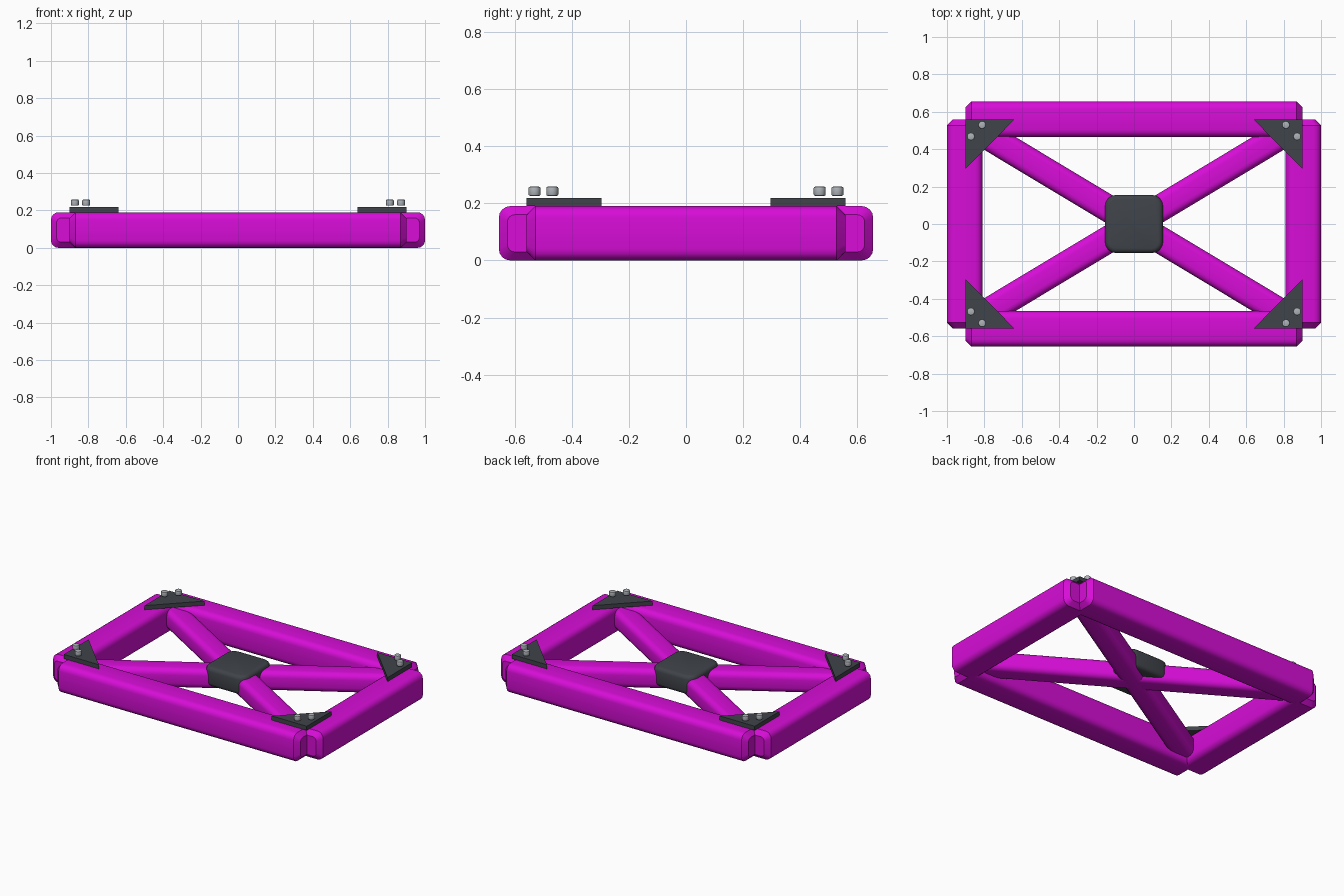
import bpy, bmesh, math
from mathutils import Matrix, Vector

if "Cube" in bpy.data.objects:
    bpy.data.objects.remove(bpy.data.objects["Cube"], do_unlink=True)


def material(name, rgb, metallic=0.0):
    m = bpy.data.materials.new(name)
    m.use_nodes = True
    m.diffuse_color = (*rgb, 1)
    m.node_tree.nodes["Principled BSDF"].inputs["Base Color"].default_value = (*rgb, 1)
    return m


magenta = material("magenta paint", (0.68, 0.004, 0.68))
charcoal = material("charcoal plate", (0.05, 0.056, 0.066))
steel = material("bolt steel", (0.42, 0.45, 0.48))


def finish(name, bm, mat, matrix=None, smooth=True):
    bmesh.ops.recalc_face_normals(bm, faces=bm.faces[:])
    mesh = bpy.data.meshes.new(name)
    bm.to_mesh(mesh)
    bm.free()
    mesh.materials.append(mat)
    ob = bpy.data.objects.new(name, mesh)
    bpy.context.collection.objects.link(ob)
    if matrix:
        ob.matrix_world = matrix
    if smooth:
        bpy.ops.object.select_all(action='DESELECT')
        ob.select_set(True)
        bpy.context.view_layer.objects.active = ob
        bpy.ops.object.shade_smooth_by_angle(angle=math.radians(32))
    return ob


def rounded_rect(width, height, radius, steps=4):
    """Corner-rounded outline, counter-clockwise."""
    pts = []
    for q, (sx, sy) in enumerate([(1, 1), (-1, 1), (-1, -1), (1, -1)]):
        for i in range(steps + 1):
            a = math.pi / 2 * (q + i / steps)
            pts.append((sx * (width / 2 - radius) + radius * math.cos(a),
                        sy * (height / 2 - radius) + radius * math.sin(a)))
    return pts


def loft(rings):
    """Capped skin through rings of equal point count."""
    bm = bmesh.new()
    loops = [[bm.verts.new(p) for p in ring] for ring in rings]
    n = len(loops[0])
    for a, b in zip(loops, loops[1:]):
        for i in range(n):
            bm.faces.new((a[i], a[(i + 1) % n], b[(i + 1) % n], b[i]))
    bm.faces.new(loops[0])
    bm.faces.new(loops[-1])
    return bm


def beam(name, length, width, height, radius, chamfer, centre, angle):
    """Rounded tube along local x with chamfered ends."""
    rings = []
    for x, inset in [(-length / 2, chamfer), (chamfer - length / 2, 0),
                     (length / 2 - chamfer, 0), (length / 2, chamfer)]:
        r = max(radius - inset * 0.5, 0.01)
        rings.append([(x, y, z) for y, z in
                      rounded_rect(width - 2 * inset, height - 2 * inset, r)])
    place = Matrix.Translation(centre) @ Matrix.Rotation(angle, 4, 'Z')
    return finish(name, loft(rings), magenta, place)


# Outer frame rails
for side, s in (("front", -1), ("back", 1)):
    beam(side + "_rail", 1.8, 0.19, 0.19, 0.04, 0.03, (0, s * 0.56, 0.095), 0)
for side, s in (("left", 1), ("right", -1)):
    beam(side + "_rail", 1.115, 0.19, 0.19, 0.04, 0.03,
         (s * 0.905, 0, 0.095), math.pi / 2)

# Crossed diagonal braces
for label, s in (("rising", 1), ("falling", -1)):
    beam(label + "_brace", 1.98, 0.145, 0.13, 0.038, 0.025,
         (0, 0, 0.1), s * math.radians(31))

# Central hub: rounded square block with softened top and bottom
hub_rings = []
bottom, top, soft = 0.06, 0.187, 0.025
for i in range(4):
    a = math.pi / 2 * i / 3
    hub_rings.append((bottom + soft * (1 - math.sin(a)), soft * (1 - math.cos(a))))
hub_rings.reverse()
hub_rings = sorted(hub_rings, key=lambda p: p[0])
hub_rings += [(bottom + top - z, inset) for z, inset in reversed(hub_rings)]
finish("centre_hub", loft([[(x, y, z) for x, y in
       rounded_rect(0.312 - 2 * d, 0.312 - 2 * d, 0.062 - d)]
       for z, d in hub_rings]), charcoal)

# Corner gusset plates, each with two bolt heads
for fb, sy in (("front", -1), ("back", 1)):
    for lr, sx in (("left", 1), ("right", -1)):
        corner = f"{fb}_{lr}"
        outline = [(0.9, 0.558), (0.64, 0.558), (0.9, 0.296)]
        plate = loft([[(sx * x, sy * y, z) for x, y in outline]
                      for z in (0.19, 0.218)])
        finish(corner + "_gusset", plate, charcoal, smooth=False)
        for k, (x, y) in enumerate([(0.812, 0.53), (0.872, 0.468)]):
            bm = bmesh.new()
            bmesh.ops.create_cone(bm, cap_ends=True, segments=12,
                                  radius1=0.021, radius2=0.021, depth=0.032)
            rims = [e for e in bm.edges if abs(e.verts[0].co.z - e.verts[1].co.z) < 0.001]
            bmesh.ops.bevel(bm, geom=rims, offset=0.005, segments=2,
                            profile=0.5, affect='EDGES')
            finish(f"{corner}_bolt_{k + 1}", bm, steel,
                   Matrix.Translation(Vector((sx * x, sy * y, 0.242))))
